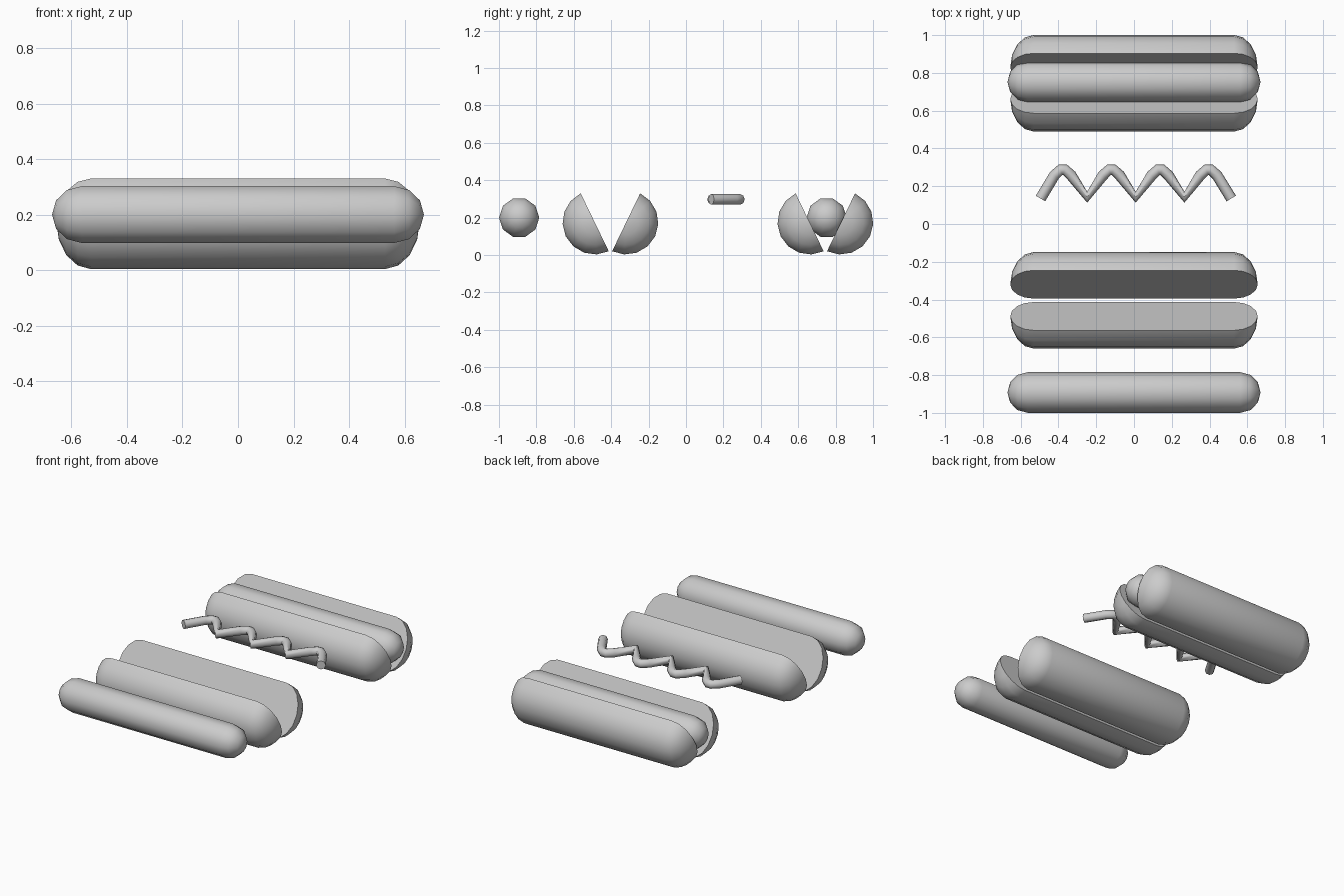
import bpy, bmesh
from math import sin, cos, pi, atan2, radians

if "Cube" in bpy.data.objects:
    bpy.data.objects.remove(bpy.data.objects["Cube"])


def capsule(name, y0, z0, half, radius, cap, sides, start, sweep, mirror=1, cap_rings=3):
    """Capsule along x; a half sweep is closed with one flat cut face."""
    full = sweep >= 2 * pi - 0.001
    steps = sides if full else sides + 1
    angles = [start + sweep * i / sides for i in range(steps)]
    right = [(half + cap * sin(pi / 2 * k / cap_rings), radius * cos(pi / 2 * k / cap_rings))
             for k in range(cap_rings)]
    rings = [(-x, r) for x, r in reversed(right)] + right
    bm = bmesh.new()

    def vert(x, r, a):
        return bm.verts.new((x, mirror * r * cos(a), r * sin(a)))

    grid = [[vert(x, r, a) for a in angles] for x, r in rings]
    tips = [vert(-half - cap, 0, 0), vert(half + cap, 0, 0)]
    count = sides
    for a, b in zip(grid, grid[1:]):
        for i in range(count):
            j = (i + 1) % steps
            bm.faces.new((a[i], a[j], b[j], b[i]))
    for tip, ring in ((tips[0], grid[0]), (tips[1], grid[-1])):
        for i in range(count):
            bm.faces.new((tip, ring[i], ring[(i + 1) % steps]))
    if not full:
        bm.faces.new([tips[0]] + [g[0] for g in grid] + [tips[1]] + [g[-1] for g in reversed(grid)])
    bmesh.ops.recalc_face_normals(bm, faces=bm.faces)
    mesh = bpy.data.meshes.new(name)
    bm.to_mesh(mesh)
    bm.free()
    obj = bpy.data.objects.new(name, mesh)
    obj.location = (0, y0, z0)
    bpy.context.collection.objects.link(obj)
    smooth(obj)
    return obj


def smooth(obj):
    bpy.ops.object.select_all(action='DESELECT')
    obj.select_set(True)
    bpy.context.view_layer.objects.active = obj
    bpy.ops.object.shade_smooth_by_angle(angle=radians(50))


def sausage(name, y):
    capsule(name, y, 0.2, 0.563, 0.1075, 0.107, 10, 0, 2 * pi)


def bun(name, y):
    # Two half capsules leaning open in a V
    top = atan2(0.155, 0.075)
    for side, label in ((-1, "front"), (1, "back")):
        capsule(f"{name}_{label}_half", y + side * 0.084, 0.175, 0.53, 0.172, 0.125,
                8, top, -pi, side, 4)


# Loose sausage, empty bun, and a filled bun
sausage("loose_sausage", -0.892)
bun("empty_bun", -0.404)
bun("filled_bun", 0.745)
sausage("bun_sausage", 0.752)

# Wavy line of sauce
path = [(-0.495, 0.135)]
peaks = [-0.377, -0.12, 0.138, 0.395]
for i, p in enumerate(peaks):
    path += [(p - 0.045, 0.257), (p - 0.012, 0.287), (p + 0.012, 0.287), (p + 0.045, 0.257)]
    if i < 3:
        path.append((p + 0.129, 0.142))
path.append((0.515, 0.135))
curve = bpy.data.curves.new("sauce", 'CURVE')
curve.dimensions = '3D'
curve.bevel_depth = 0.029
curve.bevel_resolution = 2
curve.use_fill_caps = True
spline = curve.splines.new('POLY')
spline.points.add(len(path) - 1)
for pt, (x, y) in zip(spline.points, path):
    pt.co = (x, y, 0.298, 1)
sauce = bpy.data.objects.new("sauce_line", curve)
bpy.context.collection.objects.link(sauce)
bpy.ops.object.select_all(action='DESELECT')
sauce.select_set(True)
bpy.context.view_layer.objects.active = sauce
bpy.ops.object.convert(target='MESH')
smooth(bpy.context.view_layer.objects.active)
